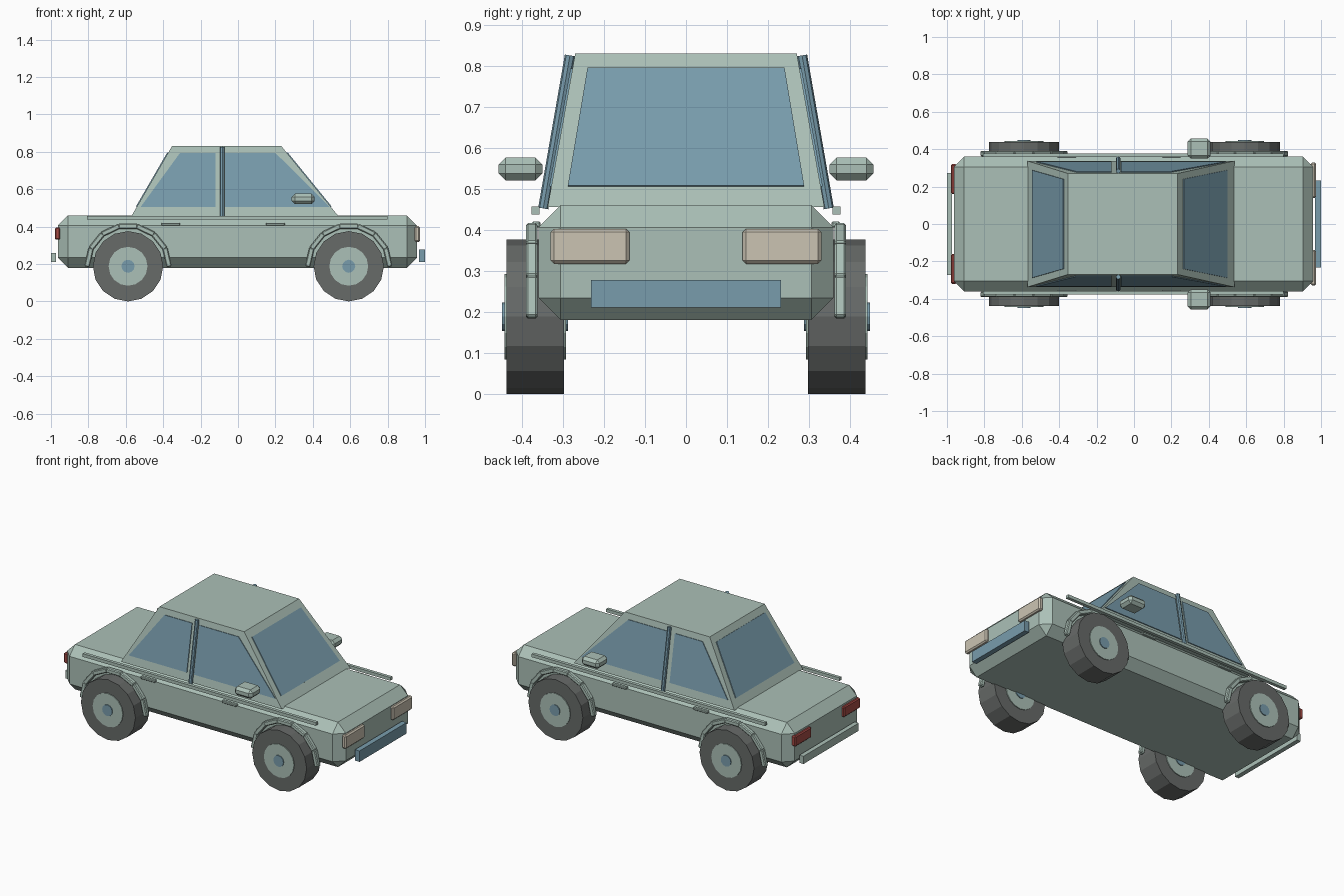
import bpy, bmesh, math
from mathutils import Vector, Matrix

if "Cube" in bpy.data.objects:
    bpy.data.objects.remove(bpy.data.objects["Cube"])


def mat(name, rgb):
    m = bpy.data.materials.new(name)
    m.diffuse_color = (*rgb, 1)
    m.use_nodes = True
    m.node_tree.nodes["Principled BSDF"].inputs["Base Color"].default_value = m.diffuse_color
    return m


GREEN = mat("sage_paint", (0.41, 0.53, 0.475))
BLUE = mat("blue_glass", (0.19, 0.335, 0.415))
RUBBER = mat("grey_rubber", (0.135, 0.145, 0.14))
CREAM = mat("cream_lamp", (0.60, 0.55, 0.45))
RED = mat("red_lamp", (0.38, 0.07, 0.06))


def finish(name, bm, material):
    bmesh.ops.recalc_face_normals(bm, faces=bm.faces)
    me = bpy.data.meshes.new(name)
    bm.to_mesh(me)
    bm.free()
    me.materials.append(material)
    ob = bpy.data.objects.new(name, me)
    bpy.context.collection.objects.link(ob)
    return ob


def box(name, xs, ys, zs, material, bevel=0.0):
    bm = bmesh.new()
    bmesh.ops.create_cube(bm, size=1)
    for v in bm.verts:
        v.co = Vector([(r[0] + r[1]) / 2 + c * (r[1] - r[0])
                       for r, c in zip((xs, ys, zs), v.co)])
    if bevel:
        bmesh.ops.bevel(bm, geom=bm.edges[:], offset=bevel, segments=1,
                        profile=0.5, affect='EDGES')
    return finish(name, bm, material)


def cylinder(name, a, b, r, sides, material):
    # cylinder between two points
    a, b = Vector(a), Vector(b)
    d = b - a
    bm = bmesh.new()
    bmesh.ops.create_cone(bm, cap_ends=True, segments=sides, radius1=r,
                          radius2=r, depth=d.length)
    rot = d.to_track_quat('Z', 'Y').to_matrix().to_4x4()
    bm.transform(Matrix.Translation((a + b) / 2) @ rot)
    return finish(name, bm, material)


def plate(name, points, material, thick=0.005):
    # thin flat plate raised towards the outside of the cabin
    bm = bmesh.new()
    pts = [Vector(p) for p in points]
    n = (pts[1] - pts[0]).cross(pts[2] - pts[0]).normalized()
    centre = sum(pts, Vector()) / len(pts)
    if n.dot(centre - Vector((-0.05, 0, 0.6))) < 0:
        n = -n
    low = [bm.verts.new(p - n * 0.002) for p in pts]
    top = [bm.verts.new(p + n * thick) for p in pts]
    bm.faces.new(low)
    bm.faces.new(top)
    for i in range(len(pts)):
        j = (i + 1) % len(pts)
        bm.faces.new((low[i], low[j], top[j], top[i]))
    return finish(name, bm, material)


# Lower body
box("body", (-0.963, 0.957), (-0.36, 0.36), (0.18, 0.46), GREEN, 0.054)

# Cabin: tapered block
Z0, Z1 = 0.455, 0.83


def cabin_y(z):
    return 0.27 + 0.18 * (Z1 - z)


def rear_x(z):
    return -0.353 - 0.58 * (Z1 - z)


def front_x(z):
    return 0.232 + 0.815 * (Z1 - z)


bm = bmesh.new()
rings = []
for z in (Z0, Z1):
    y = cabin_y(z)
    rings.append([bm.verts.new(p) for p in (
        (rear_x(z), -y, z), (front_x(z), -y, z), (front_x(z), y, z), (rear_x(z), y, z))])
for ring in rings:
    bm.faces.new(ring)
for i in range(4):
    j = (i + 1) % 4
    bm.faces.new((rings[0][i], rings[0][j], rings[1][j], rings[1][i]))
finish("cabin", bm, GREEN)

# Windows
W0, W1 = 0.505, 0.793
for name, fx in (("windshield", front_x), ("rear_window", rear_x)):
    plate(name, [(fx(W0), -0.288, W0), (fx(W0), 0.288, W0),
                 (fx(W1), 0.24, W1), (fx(W1), -0.24, W1)], BLUE)

for s, side in ((-1, "right"), (1, "left")):
    def on_side(x, z):
        return (x, s * cabin_y(z), z)
    plate("front_side_window_" + side, [on_side(-0.07, W0), on_side(0.49, W0),
          on_side(0.20, W1), on_side(-0.07, W1)], BLUE)
    plate("rear_side_window_" + side, [on_side(-0.52, W0), on_side(-0.12, W0),
          on_side(-0.12, W1), on_side(-0.31, W1)], BLUE)
    # Door pillar
    cylinder("door_pillar_" + side, (-0.084, s * 0.348, 0.452),
             (-0.084, s * 0.283, 0.825), 0.0125, 8, BLUE)

    def side_box(name, xs, y0, y1, zs, material, bevel=0.0):
        return box(name + "_" + side, xs, sorted((s * y0, s * y1)), zs, material, bevel)
    # Trim, handles, mirror and lamps
    side_box("trim_strip", (-0.807, 0.80), 0.357, 0.377, (0.437, 0.457), GREEN)
    side_box("rear_door_handle", (-0.41, -0.31), 0.355, 0.375, (0.405, 0.42), GREEN, 0.003)
    side_box("front_door_handle", (0.15, 0.25), 0.355, 0.375, (0.405, 0.42), GREEN, 0.003)
    side_box("mirror", (0.287, 0.41), 0.35, 0.457, (0.52, 0.576), GREEN, 0.017)
    side_box("headlight", (0.945, 0.974), 0.138, 0.33, (0.317, 0.402), CREAM, 0.008)
    side_box("taillight", (-0.978, -0.95), 0.16, 0.32, (0.33, 0.395), RED, 0.006)

    for cx, end in ((-0.588, "rear"), (0.592, "front")):
        tag = end + "_" + side
        cz = 0.188
        # Wheel
        for part, r, y0, y1, sides, m in (
                ("tyre", 0.188, 0.298, 0.438, 16, RUBBER),
                ("hub", 0.104, 0.293, 0.443, 16, GREEN),
                ("hub_cap", 0.035, 0.288, 0.448, 12, BLUE)):
            cylinder(part + "_" + tag, (cx, s * y0, cz), (cx, s * y1, cz), r, sides, m)
        # Wheel arch: row of small bevelled blocks
        bm = bmesh.new()
        n = 7
        for i in range(n):
            a = math.pi * (i + 0.5) / n
            piece = bmesh.new()
            bmesh.ops.create_cube(piece, size=1)
            piece.transform(Matrix.Diagonal((0.028, 0.029, 0.103, 1)))
            bmesh.ops.bevel(piece, geom=piece.edges[:], offset=0.005,
                            segments=1, affect='EDGES')
            piece.transform(Matrix.Translation((cx, s * 0.376, cz))
                            @ Matrix.Rotation(-a, 4, 'Y')
                            @ Matrix.Translation((0.214, 0, 0)))
            tmp = bpy.data.meshes.new("arch_piece")
            piece.to_mesh(tmp)
            piece.free()
            bm.from_mesh(tmp)
            bpy.data.meshes.remove(tmp)
        finish("wheel_arch_" + tag, bm, GREEN)

# Bumpers
box("front_bumper", (0.968, 1.0), (-0.232, 0.232), (0.21, 0.278), BLUE)
box("rear_bumper", (-1.0, -0.972), (-0.272, 0.272), (0.212, 0.26), GREEN)
